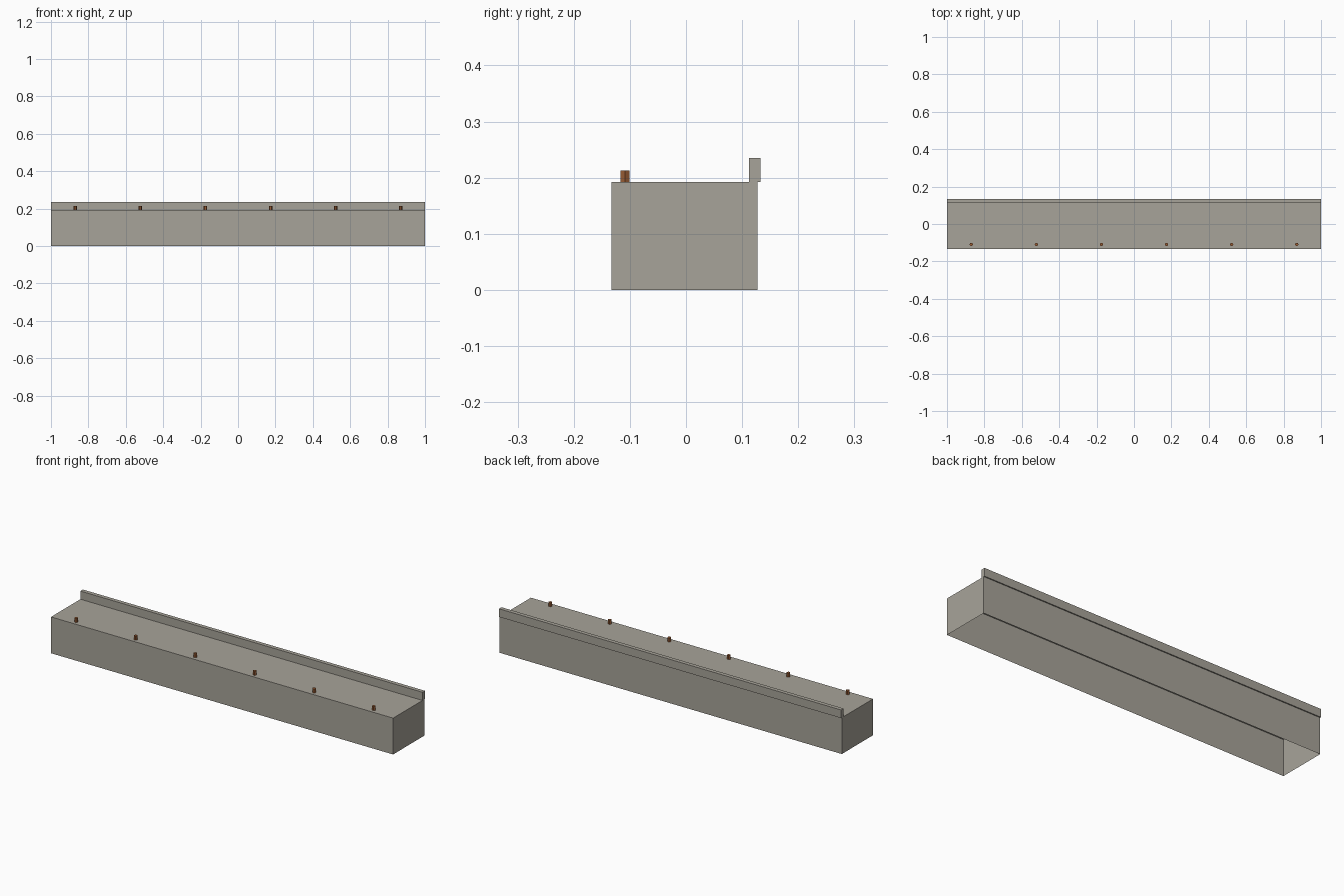
import bpy
import bmesh
from math import pi
from mathutils import Matrix

cube = bpy.data.objects.get("Cube")
if cube:
    bpy.data.objects.remove(cube, do_unlink=True)


def material(name, color):
    mat = bpy.data.materials.new(name)
    mat.use_nodes = True
    mat.diffuse_color = color
    mat.node_tree.nodes["Principled BSDF"].inputs["Base Color"].default_value = color
    return mat


def finish(bm, name, mat):
    mesh = bpy.data.meshes.new(name)
    bm.to_mesh(mesh)
    bm.free()
    mesh.materials.append(mat)
    obj = bpy.data.objects.new(name, mesh)
    bpy.context.collection.objects.link(obj)
    return obj


def box(name, low, high, mat, open_bottom=False):
    size = [b - a for a, b in zip(low, high)]
    centre = [(a + b) / 2 for a, b in zip(low, high)]
    bm = bmesh.new()
    bmesh.ops.create_cube(bm, size=1, matrix=Matrix.Translation(centre) @ Matrix.Diagonal((*size, 1)))
    if open_bottom:
        bm.normal_update()
        under = [f for f in bm.faces if f.normal.z < -0.5]
        bmesh.ops.delete(bm, geom=under, context='FACES')
    return finish(bm, name, mat)


def post(name, x, y, base, height, radius, mat):
    bm = bmesh.new()
    place = Matrix.Translation((x, y, base + height / 2)) @ Matrix.Rotation(pi / 2, 4, 'Z')
    # Hexagon with corners pointing along the length of the ledge
    bmesh.ops.create_cone(bm, cap_ends=True, segments=6, radius1=radius, radius2=radius,
                          depth=height, matrix=place)
    corner = max(abs(v.co.x - x) for v in bm.verts)
    if corner < radius * 0.95:
        bmesh.ops.rotate(bm, verts=bm.verts, cent=(x, y, base),
                         matrix=Matrix.Rotation(pi / 6, 3, 'Z'))
    return finish(bm, name, mat)


stone = material("warm grey stone", (0.39, 0.37, 0.32, 1))
rust = material("rusty brown", (0.32, 0.11, 0.035, 1))

TOP = 0.192

# Hollow ledge, open underneath
box("ledge_body", (-1, -0.133, 0), (1, 0.127, TOP), stone, open_bottom=True)

# Raised kerb that overhangs the back
box("back_kerb", (-1, 0.112, TOP), (1, 0.133, 0.235), stone)

# Row of short posts near the front edge
COUNT = 6
SPACING = 0.348
for i in range(COUNT):
    x = (i - (COUNT - 1) / 2) * SPACING
    post(f"front_post_{i + 1}", x, -0.109, TOP, 0.021, 0.0093, rust)
